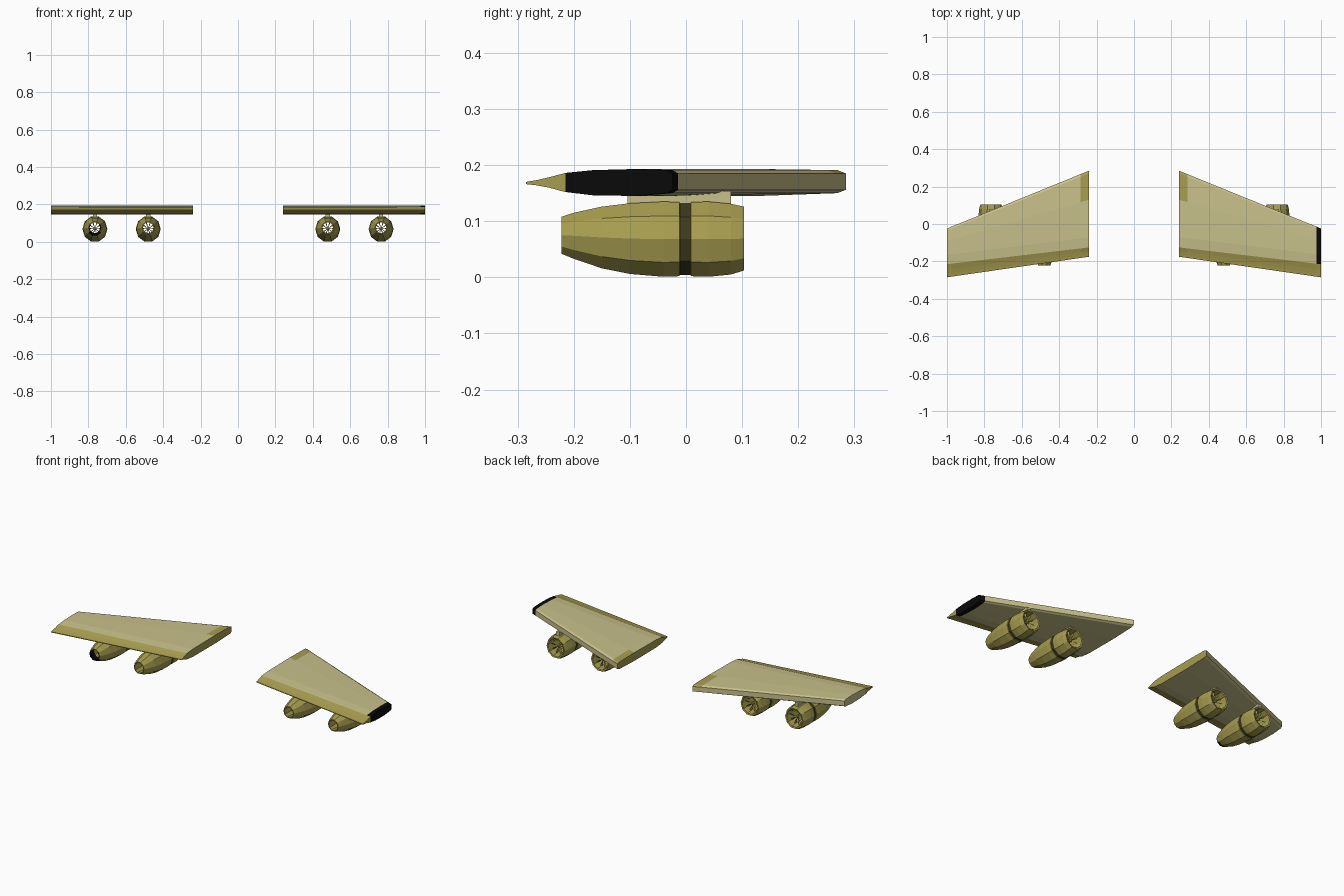
import bpy, bmesh, math
from mathutils import Vector

if "Cube" in bpy.data.objects:
    bpy.data.objects.remove(bpy.data.objects["Cube"])

def mat(name, rgb):
    m = bpy.data.materials.new(name)
    m.diffuse_color = (*rgb, 1)
    m.use_nodes = True
    m.node_tree.nodes["Principled BSDF"].inputs["Base Color"].default_value = m.diffuse_color
    return m

KHAKI = mat("khaki", (0.58, 0.53, 0.26))
OLIVE = mat("olive", (0.39, 0.34, 0.08))
DARK = mat("dark olive", (0.05, 0.042, 0.01))
BLACK = mat("black", (0.003, 0.003, 0.003))
MATS = [KHAKI, OLIVE, DARK, BLACK]

def finish(bm, name, rule):
    bmesh.ops.recalc_face_normals(bm, faces=bm.faces)
    bm.normal_update()
    for f in bm.faces:
        f.material_index = MATS.index(rule(f))
    me = bpy.data.meshes.new(name)
    bm.to_mesh(me)
    bm.free()
    for m in MATS:
        me.materials.append(m)
    ob = bpy.data.objects.new(name, me)
    bpy.context.collection.objects.link(ob)
    return ob

# Wing chord stations: y at root, y at tip, lower z, upper z (trailing to leading edge)
STATIONS = [(-0.175, -0.285, 0.166, 0.170), (-0.162, -0.267, 0.164, 0.173),
            (-0.145, -0.245, 0.160, 0.178), (-0.125, -0.215, 0.152, 0.186),
            (-0.070, -0.165, 0.146, 0.191), (0.130, -0.090, 0.145, 0.193),
            (0.270, -0.034, 0.150, 0.191), (0.285, -0.024, 0.156, 0.185)]
ROOT, TIP = 0.24, 1.0

def wing(side, name):
    bm = bmesh.new()
    rings = []
    for x in (ROOT, 0.285, 0.975, TIP):
        t = (x - ROOT) / (TIP - ROOT)
        pts = [(a + (b - a) * t, hi) for a, b, lo, hi in STATIONS]
        pts += [(a + (b - a) * t, lo) for a, b, lo, hi in reversed(STATIONS)]
        rings.append([bm.verts.new((side * x, y, z)) for y, z in pts])
    n = len(rings[0])
    for r, s in zip(rings, rings[1:]):
        for i in range(n):
            bm.faces.new((r[i], r[(i + 1) % n], s[(i + 1) % n], s[i]))
    # end ribs as strips between the upper and lower line
    for r in (rings[0], rings[-1]):
        for i in range(n // 2 - 1):
            bm.faces.new((r[i], r[i + 1], r[n - 2 - i], r[n - 1 - i]))

    def rule(f):
        c = f.calc_center_median()
        t = (abs(c.x) - ROOT) / (TIP - ROOT)
        trailing = c.y < -0.125 - 0.09 * t
        if trailing:
            return OLIVE
        if t > 0.97 and side > 0:
            return BLACK
        if t < 0.001:
            return OLIVE
        if t < 0.04 and c.y > 0.12 and f.normal.z > 0.5:
            return OLIVE
        return KHAKI
    return finish(bm, name, rule)

# Nacelle profile: y, radius, centre height (outer skin back to front, then inner duct)
PROFILE = [(-0.222, 0.033, 0.075), (-0.20, 0.041, 0.074), (-0.15, 0.055, 0.071),
           (-0.10, 0.063, 0.069), (-0.04, 0.067, 0.068), (-0.012, 0.066, 0.068),
           (-0.011, 0.0635, 0.068), (0.008, 0.0635, 0.068), (0.009, 0.066, 0.068),
           (0.04, 0.067, 0.068), (0.08, 0.063, 0.068), (0.103, 0.057, 0.069),
           (0.101, 0.049, 0.069), (0.06, 0.046, 0.070), (-0.18, 0.032, 0.074),
           (-0.222, 0.028, 0.075)]
SIDES = 10

def engine(x, name, black_nozzle):
    bm = bmesh.new()
    rings = []
    for y, r, zc in PROFILE:
        rings.append([bm.verts.new((x + r * math.sin(2 * math.pi * (k + 0.5) / SIDES), y,
                                    zc + r / math.cos(math.pi / SIDES)
                                    * math.cos(2 * math.pi * (k + 0.5) / SIDES)))
                      for k in range(SIDES)])
    for r, s in zip(rings, rings[1:] + rings[:1]):
        for k in range(SIDES):
            j = (k + 1) % SIDES
            bm.faces.new((r[k], r[j], s[j], s[k]))

    def rule(f):
        c = f.calc_center_median()
        rad = math.hypot(c.x - x, c.z - 0.07)
        if -0.0105 < c.y < 0.0075 and rad > 0.05:
            return DARK
        if black_nozzle and c.y < -0.19 and rad < 0.033:
            return BLACK
        return OLIVE
    finish(bm, name, rule)

    # fan hub and thin blades, open between
    bm = bmesh.new()
    c = Vector((x, 0.07, 0.070))
    tip = bm.verts.new(c + Vector((0, 0.02, 0)))
    back = bm.verts.new(c - Vector((0, 0.01, 0)))
    hub = [bm.verts.new(c + Vector((0.009 * math.cos(a), 0, 0.009 * math.sin(a))))
           for a in [2 * math.pi * k / 8 for k in range(8)]]
    for k in range(8):
        bm.faces.new((hub[k], hub[(k + 1) % 8], tip))
        bm.faces.new((hub[(k + 1) % 8], hub[k], back))
    for k in range(SIDES):
        a = 2 * math.pi * k / SIDES
        u = Vector((math.cos(a), 0, math.sin(a)))
        w = Vector((-math.sin(a), 0, math.cos(a)))
        quad = [c + u * r + w * d + Vector((0, d, 0))
                for r, d in ((0.007, -0.0012), (0.046, -0.004), (0.046, 0.004), (0.007, 0.0012))]
        bm.faces.new([bm.verts.new(p) for p in quad])
    finish(bm, name + "_fan", lambda f: OLIVE)

def pylon(x, name):
    bm = bmesh.new()
    bmesh.ops.create_cube(bm, size=1)
    for v in bm.verts:
        v.co = (x + v.co.x * 0.022, -0.012 + v.co.y * 0.185, 0.139 + v.co.z * 0.03)
    finish(bm, name, lambda f: KHAKI)

for side, label in ((-1, "left"), (1, "right")):
    wing(side, label + "_wing")
    for x, spot in ((0.48, "inner"), (0.765, "outer")):
        engine(side * x, f"{label}_{spot}_engine", side < 0 and spot == "outer")
        pylon(side * x, f"{label}_{spot}_pylon")
